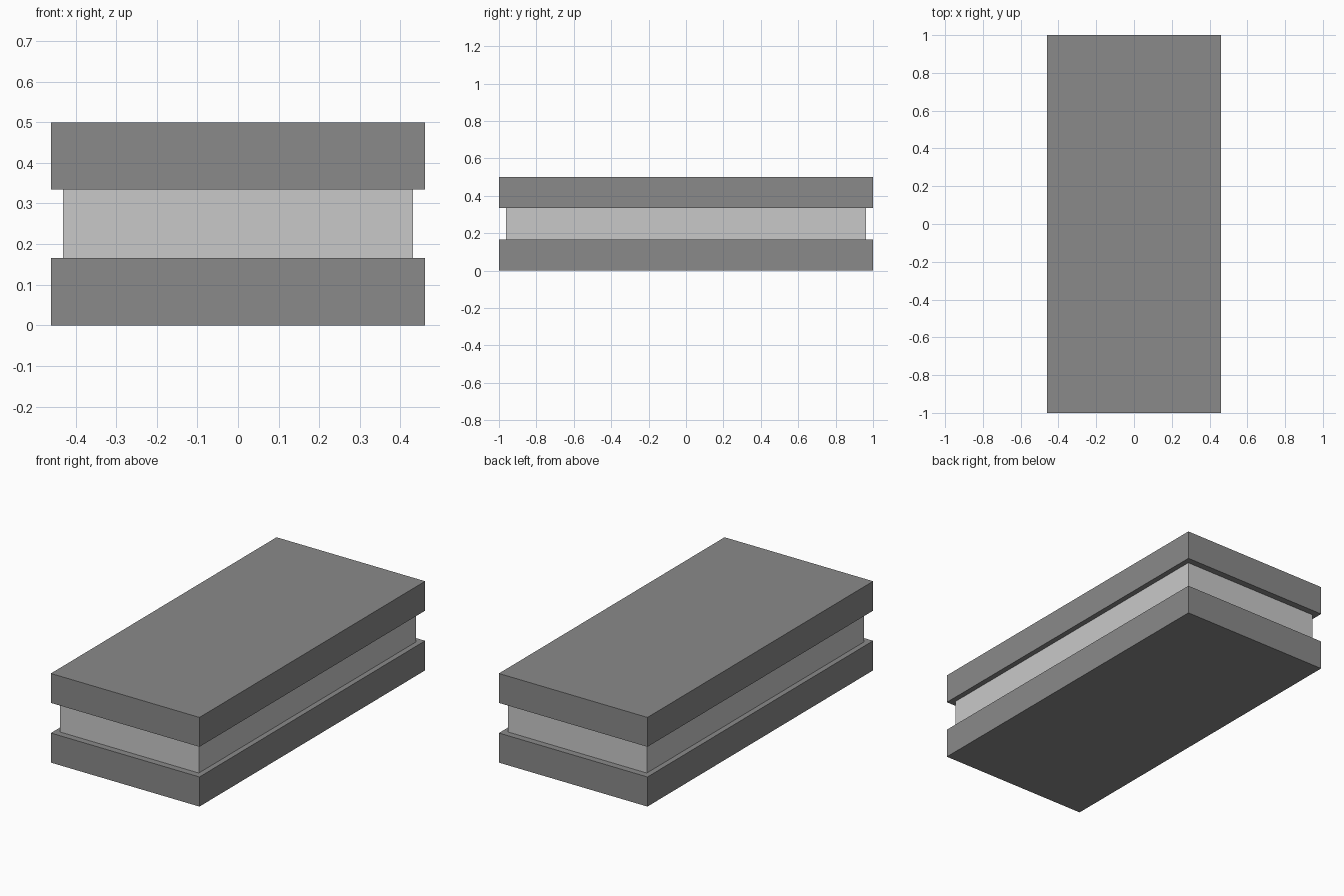
import bpy

if "Cube" in bpy.data.objects:
    bpy.data.objects.remove(bpy.data.objects["Cube"])


def material(name, value):
    m = bpy.data.materials.new(name)
    m.diffuse_color = (value, value, value, 1.0)
    m.use_nodes = True
    m.node_tree.nodes["Principled BSDF"].inputs["Base Color"].default_value = m.diffuse_color
    return m


def box(name, half_x, half_y, z0, z1, mat):
    bpy.ops.mesh.primitive_cube_add(size=1, location=(0, 0, (z0 + z1) / 2))
    ob = bpy.context.object
    ob.name = name
    ob.scale = (2 * half_x, 2 * half_y, z1 - z0)
    bpy.ops.object.transform_apply(location=False, rotation=False, scale=True)
    ob.data.materials.append(mat)
    return ob


dark = material("dark grey", 0.254)
light = material("light grey", 0.584)

# Two matching slabs with a slightly recessed core between them
box("bottom_slab", 0.461, 1.0, 0.0, 0.166, dark)
box("recessed_core", 0.431, 0.963, 0.166, 0.335, light)
box("top_slab", 0.461, 1.0, 0.335, 0.5, dark)
